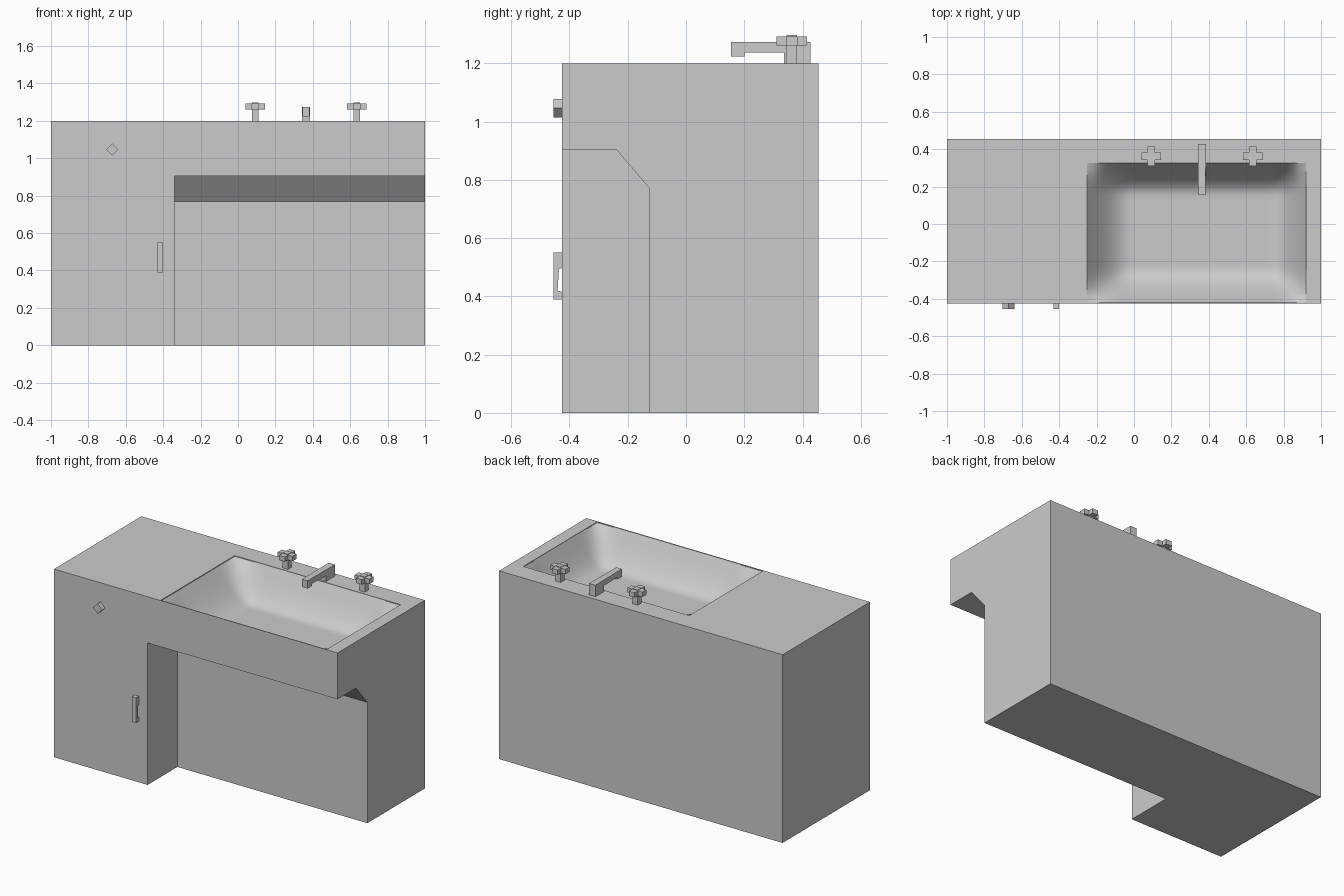
import bpy, bmesh, math
from mathutils import Vector

if "Cube" in bpy.data.objects:
    bpy.data.objects.remove(bpy.data.objects["Cube"])


def finish(name, bm):
    bmesh.ops.recalc_face_normals(bm, faces=bm.faces)
    me = bpy.data.meshes.new(name)
    bm.to_mesh(me)
    bm.free()
    ob = bpy.data.objects.new(name, me)
    bpy.context.collection.objects.link(ob)
    return ob


def add_prism(bm, pts, vec):
    """Extrude a planar outline along vec."""
    f = bm.faces.new([bm.verts.new(p) for p in pts])
    r = bmesh.ops.extrude_face_region(bm, geom=[f], use_keep_orig=True)
    vs = [g for g in r["geom"] if isinstance(g, bmesh.types.BMVert)]
    bmesh.ops.translate(bm, verts=vs, vec=vec)


def prism_x(name, yz, x0, x1):
    bm = bmesh.new()
    add_prism(bm, [(x0, y, z) for y, z in yz], Vector((x1 - x0, 0, 0)))
    return finish(name, bm)


def cut(target, cutter):
    cutter.hide_render = True
    m = target.modifiers.new("cut", 'BOOLEAN')
    m.operation, m.solver, m.object = 'DIFFERENCE', 'EXACT', cutter
    bpy.context.view_layer.objects.active = target
    bpy.ops.object.modifier_apply(modifier=m.name)
    bpy.data.objects.remove(cutter)


# Cabinet with recess below the basin on the right
body = prism_x("cabinet", [(-.425, 0), (.455, 0), (.455, 1.2), (-.425, 1.2)], -1, 1)
cut(body, prism_x("recess_cutter", [(-.6, -.1), (-.125, -.1), (-.125, .77),
                                    (-.24, .905), (-.6, .905)], -.34, 1.1))

# Smooth basin hollow
X0, X1, Y0, Y1, DEPTH = -.25, .92, -.42, .325, .2
NX, NY = 36, 26


def ease(a, b, wa, wb):
    s = min(1, a / wa, b / wb)
    return math.sin(math.pi / 2 * max(0, s))


bm = bmesh.new()
grid = []
for j in range(NY + 1):
    y = Y0 + (Y1 - Y0) * j / NY
    row = []
    for i in range(NX + 1):
        x = X0 + (X1 - X0) * i / NX
        d = ease(x - X0, X1 - x, .24, .17) * ease(y - Y0, Y1 - y, .18, .17)
        row.append(bm.verts.new((x, y, 1.195 - DEPTH * d)))
    grid.append(row)
for j in range(NY):
    for i in range(NX):
        f = bm.faces.new((grid[j][i], grid[j][i + 1], grid[j + 1][i + 1], grid[j + 1][i]))
        f.smooth = True
r = bmesh.ops.extrude_edge_only(bm, edges=[e for e in bm.edges if e.is_boundary])
for g in r["geom"]:
    if isinstance(g, bmesh.types.BMVert):
        g.co.z = 1.3
    elif isinstance(g, bmesh.types.BMFace):
        g.smooth = False
caps = bmesh.ops.holes_fill(bm, edges=[e for e in bm.edges if e.is_boundary], sides=0)
for f in caps["faces"]:
    f.smooth = False
cut(body, finish("basin_cutter", bm))

# Spout
spout = prism_x("spout", [(.427, 1.2), (.427, 1.273), (.155, 1.273), (.155, 1.223), (.2, 1.223),
                          (.2, 1.237), (.337, 1.237), (.337, 1.2)], .341, .385)
for v in spout.data.vertices:
    if v.co.y < .25:
        v.co.x += .003 if v.co.x < .363 else -.003

# Cross-shaped taps on square stems
for side, cx in (("left", .092), ("right", .635)):
    bm = bmesh.new()
    cy, a, w, s = .363, .052, .02, .018
    plus = [(w, a), (-w, a), (-w, w), (-a, w), (-a, -w), (-w, -w),
            (-w, -a), (w, -a), (w, -w), (a, -w), (a, w), (w, w)]
    square = [(s, s), (-s, s), (-s, -s), (s, -s)]
    for outline, z0, z1 in ((plus, 1.262, 1.293), (square, 1.2, 1.297)):
        add_prism(bm, [(cx + x, cy + y, z0) for x, y in outline], Vector((0, 0, z1 - z0)))
    finish(side + "_tap", bm)

# Door handle
prism_x("door_handle", [(-.425, .39), (-.455, .39), (-.455, .55), (-.425, .55), (-.425, .497),
                        (-.436, .495), (-.441, .42), (-.425, .415)], -.43, -.402)

# Diamond knob
bm = bmesh.new()
add_prism(bm, [(-.672 + x, -.425, 1.046 + z) for x, z in
               ((.032, 0), (0, .032), (-.032, 0), (0, -.032))], Vector((0, -.03, 0)))
finish("door_knob", bm)
